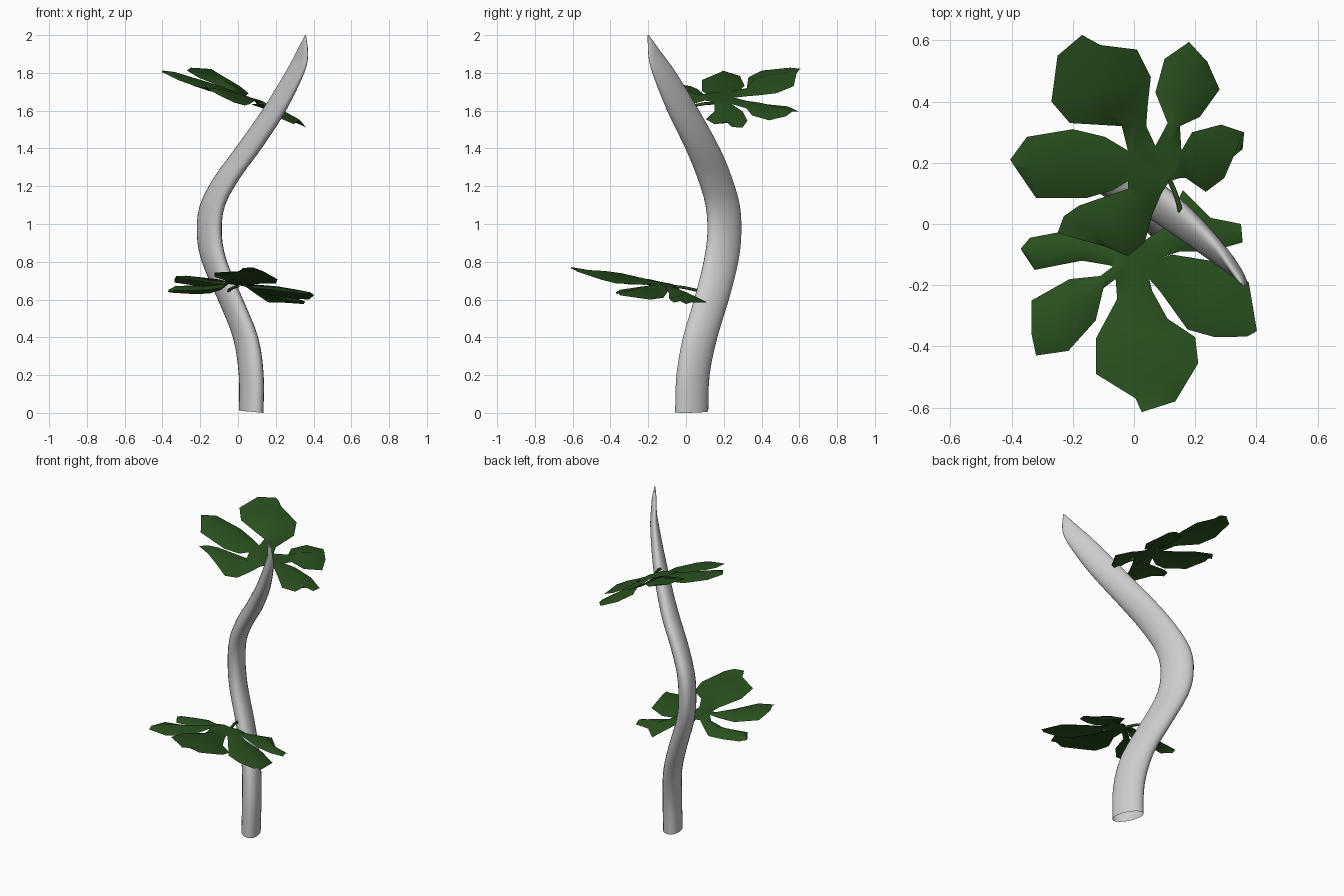
import bpy, bmesh, math
from mathutils import Vector

if "Cube" in bpy.data.objects:
    bpy.data.objects.remove(bpy.data.objects["Cube"])

green = bpy.data.materials.new("leaf_green")
green.diffuse_color = (0.022, 0.08, 0.013, 1)
green.use_nodes = True
green.node_tree.nodes["Principled BSDF"].inputs["Base Color"].default_value = green.diffuse_color


def finish(bm, name, mat=None, angle=180):
    me = bpy.data.meshes.new(name)
    bm.to_mesh(me)
    bm.free()
    ob = bpy.data.objects.new(name, me)
    bpy.context.collection.objects.link(ob)
    if mat:
        me.materials.append(mat)
    bpy.ops.object.select_all(action='DESELECT')
    ob.select_set(True)
    bpy.context.view_layer.objects.active = ob
    bpy.ops.object.shade_smooth_by_angle(angle=math.radians(angle))
    return ob


def catmull(pts, steps):
    p = [Vector(q) for q in pts]
    p = [2 * p[0] - p[1]] + p + [2 * p[-1] - p[-2]]
    out = []
    for i in range(1, len(p) - 2):
        a, b, c, d = p[i - 1:i + 3]
        for k in range(steps):
            t = k / steps
            out.append(0.5 * (2 * b + (c - a) * t + (2 * a - 5 * b + 4 * c - d) * t * t
                              + (3 * b - a - 3 * c + d) * t ** 3))
    return out + [p[-2]]


def loft(bm, rings):
    for r, s in zip(rings, rings[1:]):
        for i in range(len(r)):
            j = (i + 1) % len(r)
            bm.faces.new((r[i], r[j], s[j], s[i]))
    bm.faces.new(rings[-1])


# stem: horn-like tapering curve, oval section stretched along the diagonal
path = [(.07, .03, 0), (.07, .037, .2), (.04, .075, .4), (-.04, .135, .6), (-.125, .185, .8),
        (-.152, .203, .95), (-.135, .194, 1.1), (-.055, .15, 1.25), (.055, .088, 1.4),
        (.19, -.015, 1.6), (.3, -.115, 1.8), (.337, -.162, 1.9), (.357, -.2, 2.0)]
# half width in x, half width in y, diagonal lean of the oval
size = [(.065, .088, -.42), (.066, .088, -.43), (.067, .091, -.48), (.067, .092, -.5),
        (.067, .092, -.52), (.066, .09, -.53), (.067, .091, -.55), (.07, .092, -.58),
        (.07, .092, -.6), (.064, .085, -.68), (.051, .064, -.8), (.034, .038, -.85), (.003, .003, -.5)]
bm = bmesh.new()
rings = []
for c, s in zip(catmull(path, 3), catmull(size, 3)):
    ring = []
    for i in range(24):
        u, v = math.cos(math.tau * i / 24), math.sin(math.tau * i / 24)
        ring.append(bm.verts.new((c.x + s.x * u,
                                  c.y + s.y * (s.z * u + math.sqrt(1 - s.z ** 2) * v),
                                  c.z if rings else .006 - .006 * u)))
    rings.append(ring)
loft(bm, rings)
finish(bm, "stem", angle=50)


def leaf(name, hub, slope, leaflets):
    """Each leaflet: tip height offset, then rows (left x, left y, right x, right y)."""
    bm = bmesh.new()
    hub = Vector(hub)

    def height(x, y, dz):
        return hub.z + slope[0] * (x - hub.x) + slope[1] * (y - hub.y) + dz
    for tip, rows in leaflets:
        grid = []
        n = len(rows) - 1
        for k, (lx, ly, rx, ry) in enumerate(rows):
            f = k / n
            mx, my = (lx + rx) / 2, (ly + ry) / 2
            lift = .024 * math.sin(math.pi * (.1 + .8 * f)) * (k > 0)
            grid.append([bm.verts.new((lx, ly, height(lx, ly, tip * f - lift))),
                         bm.verts.new((mx, my, height(mx, my, tip * f + lift * .6))),
                         bm.verts.new((rx, ry, height(rx, ry, tip * f - lift)))])
        centre = bm.verts.new(hub)
        for i in range(2):
            bm.faces.new((centre, grid[0][i], grid[0][i + 1]))
            for a, b in zip(grid, grid[1:]):
                bm.faces.new((a[i], a[i + 1], b[i + 1], b[i]))
    bmesh.ops.remove_doubles(bm, verts=bm.verts, dist=.002)
    bm.normal_update()
    for f in bm.faces:
        if f.normal.z < 0:
            f.normal_flip()
    finish(bm, name, green)


def stalk(name, pts):
    bm = bmesh.new()
    rings = []
    p = catmull(pts, 3)
    for i, c in enumerate(p):
        d = p[min(i + 1, len(p) - 1)] - p[max(i - 1, 0)]
        q = d.to_track_quat('Z', 'Y')
        rings.append([bm.verts.new(c + q @ Vector((.008 * math.cos(t), .008 * math.sin(t), 0)))
                      for t in (math.tau * k / 8 for k in range(8))])
    loft(bm, rings)
    finish(bm, name, green, 50)


# upper leaf: five lobes
back_left = [(-.02, .24, .07, .255), (-.04, .32, .04, .32), (-.21, .33, .045, .39),
             (-.27, .4, .055, .48), (-.25, .55, .01, .57), (-.17, .618, -.11, .585)]
back = [(.07, .255, .155, .24), (.11, .33, .15, .32), (.07, .43, .215, .35),
        (.1, .54, .28, .44), (.18, .595, .24, .53)]
right = [(.155, .24, .15, .15), (.19, .3, .17, .15), (.285, .325, .235, .105),
         (.36, .3, .295, .15), (.355, .245, .295, .195)]
left = [(-.02, .24, -.02, .14), (-.095, .285, -.07, .11), (-.2, .31, -.155, .085),
        (-.35, .285, -.32, .085), (-.405, .21, -.385, .18)]
front_left = [(-.02, .14, .09, .1), (-.02, .115, .06, .03), (-.18, .06, .035, -.06),
              (-.23, .025, -.02, -.105), (-.25, -.03, -.09, -.075)]
leaf("upper_leaf", (.115, .14, 1.646), (-.38, .05),
     [(.05, back_left), (-.04, back), (-.04, right), (-.035, left), (-.03, front_left)])
stalk("upper_leaf_stalk", [(.155, .02, 1.62), (.147, .06, 1.63), (.135, .1, 1.637), (.115, .145, 1.64)])

# lower leaf: five lobes, turned to the front
front = [(-.06, -.18, .05, -.18), (-.055, -.245, .06, -.22), (-.125, -.375, .11, -.31),
         (-.125, -.49, .2, -.37), (.005, -.57, .21, -.455), (.025, -.615, .135, -.58)]
front_left = [(-.07, -.14, -.06, -.18), (-.11, -.17, -.1, -.21), (-.21, -.18, -.125, -.315),
              (-.335, -.25, -.215, -.415), (-.335, -.36, -.32, -.43)]
left = [(-.05, -.07, -.07, -.14), (-.09, -.05, -.08, -.135), (-.15, -.01, -.17, -.12),
        (-.235, -.025, -.25, -.135), (-.34, -.045, -.325, -.15), (-.37, -.08, -.365, -.09)]
front_right = [(.09, -.11, .05, -.18), (.125, -.1, .085, -.22), (.25, -.12, .175, -.345),
               (.375, -.19, .265, -.37), (.402, -.35, .37, -.368)]
right = [(.09, -.11, .04, -.05), (.15, -.09, .1, -.01), (.22, -.09, .16, .11),
         (.285, -.08, .25, .02), (.355, -.06, .35, 0)]
leaf("lower_leaf", (0, -.07, .676), (-.12, -.15),
     [(.02, front), (-.045, front_left), (-.075, left), (-.04, front_right), (-.04, right)])
stalk("lower_leaf_stalk", [(-.05, .07, .645), (-.04, .03, .655), (-.02, -.02, .665), (0, -.08, .67)])
